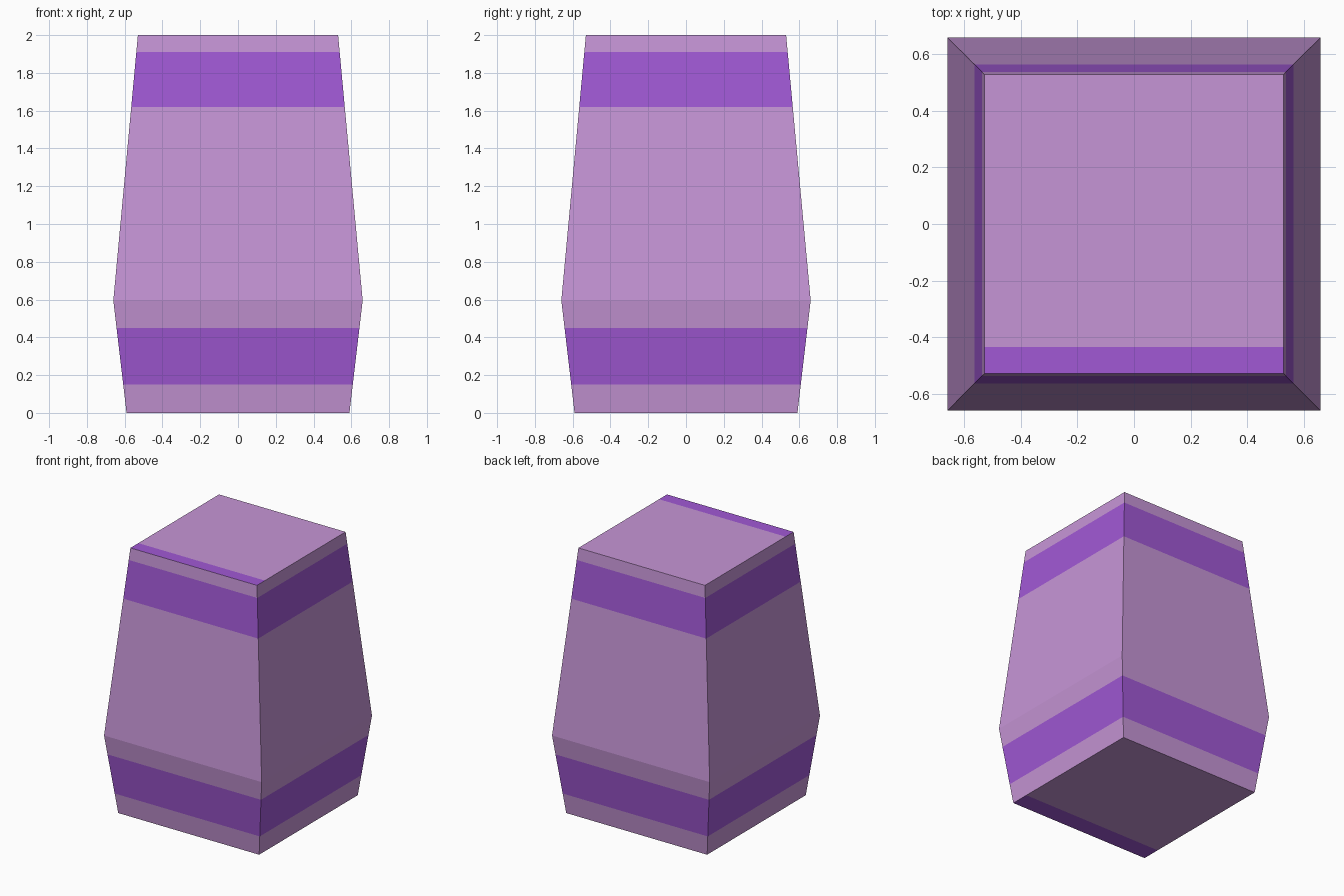
import bpy, bmesh

if "Cube" in bpy.data.objects:
    bpy.data.objects.remove(bpy.data.objects["Cube"])


def srgb(*c):
    return [((v / 255 + 0.055) / 1.055) ** 2.4 for v in c] + [1.0]


def material(name, colour):
    m = bpy.data.materials.new(name)
    m.diffuse_color = colour
    m.use_nodes = True
    m.node_tree.nodes["Principled BSDF"].inputs["Base Color"].default_value = m.diffuse_color
    return m


# Square barrel outline: (height, half width)
PROFILE = [(0.0, 0.59), (0.595, 0.66), (2.0, 0.53)]
# Dark bands round the sides: (low, high)
BANDS = [(0.15, 0.45), (1.62, 1.91)]
# Strip ends on the top and bottom caps, along the front edge
TOP_STRIP, BOTTOM_STRIP = -0.435, -0.45

bm = bmesh.new()


def ring(z, h):
    return [bm.verts.new((x * h, y * h, z)) for x, y in ((-1, -1), (1, -1), (1, 1), (-1, 1))]


# Body walls and caps
rings = [ring(z, h) for z, h in PROFILE]
for a, b in zip(rings, rings[1:]):
    for i in range(4):
        j = (i + 1) % 4
        bm.faces.new((a[i], a[j], b[j], b[i]))
bottom = bm.faces.new(rings[0][::-1])
top = bm.faces.new(rings[-1])


def cut(geom, co, no):
    bmesh.ops.bisect_plane(bm, geom=geom, plane_co=co, plane_no=no, dist=1e-5)


# Cut the cap strips, then the side bands
for cap, y, z in ((top, TOP_STRIP, 2.0), (bottom, BOTTOM_STRIP, 0.0)):
    cut([cap] + list(cap.edges) + list(cap.verts), (0, y, z), (0, 1, 0))
for z in (z for band in BANDS for z in band):
    cut(bm.verts[:] + bm.edges[:] + bm.faces[:], (0, 0, z), (0, 0, 1))

# Colour by height on the sides and by depth on the caps
bm.normal_update()
for f in bm.faces:
    c = f.calc_center_median()
    if f.normal.z > 0.9:
        dark = c.y < TOP_STRIP
    elif f.normal.z < -0.9:
        dark = c.y < BOTTOM_STRIP
    else:
        dark = any(lo < c.z < hi for lo, hi in BANDS)
    f.material_index = int(dark)
    f.smooth = False

mesh = bpy.data.meshes.new("barrel_body")
bm.to_mesh(mesh)
bm.free()
mesh.materials.append(material("light purple", srgb(198, 149, 214)))
mesh.materials.append(material("deep purple band", srgb(161, 89, 213)))
bpy.context.collection.objects.link(bpy.data.objects.new("barrel_body", mesh))
